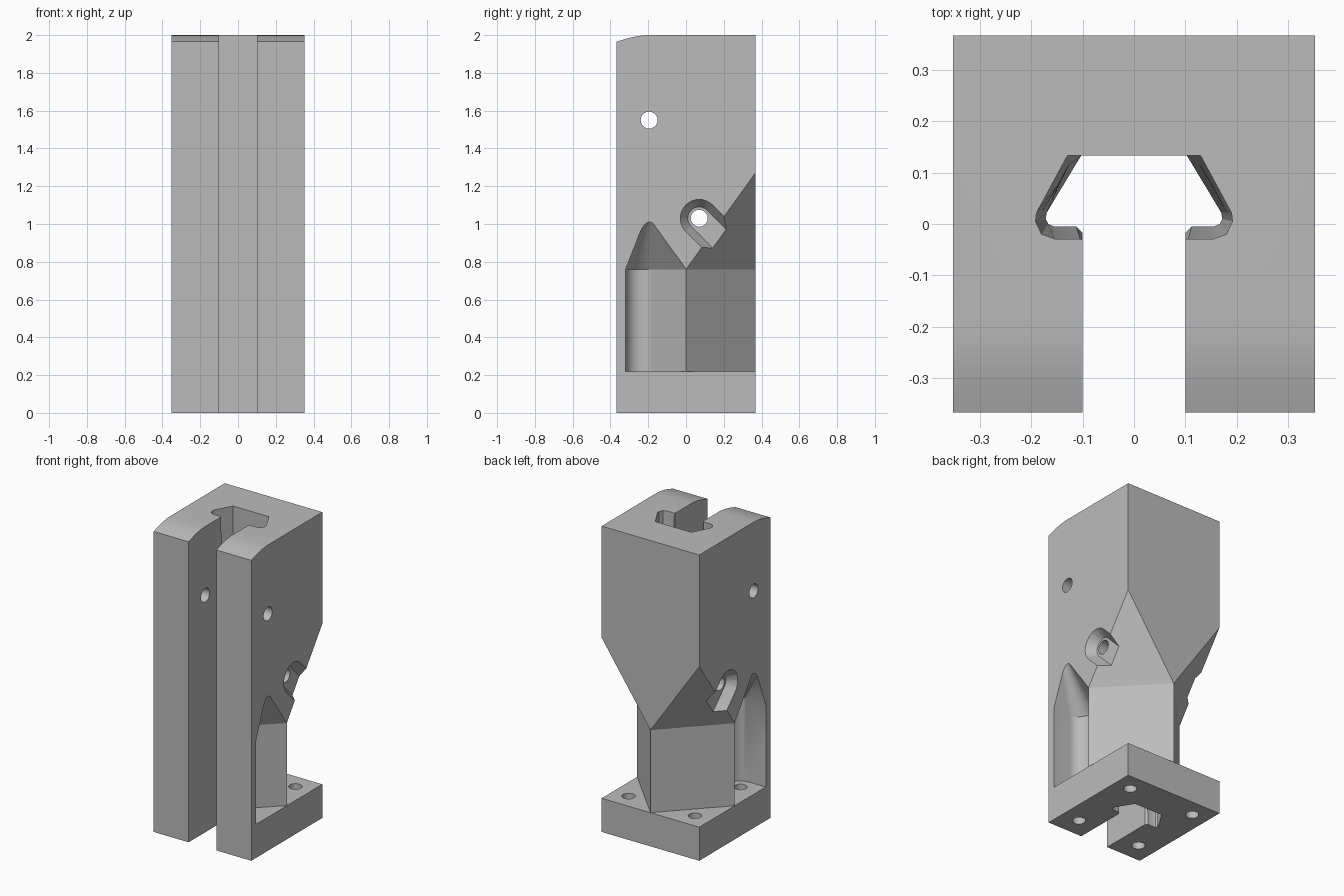
import bpy, bmesh, math
from mathutils import Vector

if "Cube" in bpy.data.objects:
    bpy.data.objects.remove(bpy.data.objects["Cube"])

W, D, H = 0.353, 0.367, 2.0      # half width, half depth, height
BASE, SHOULDER = 0.22, 0.76      # top of the foot plate, start of the sloped roofs

grey = bpy.data.materials.new("plain grey")
grey.use_nodes = True
grey.diffuse_color = (0.5, 0.5, 0.5, 1)
grey.node_tree.nodes["Principled BSDF"].inputs["Base Color"].default_value = (0.5, 0.5, 0.5, 1)


def finish(bm, name):
    bmesh.ops.recalc_face_normals(bm, faces=bm.faces)
    mesh = bpy.data.meshes.new(name)
    bm.to_mesh(mesh)
    bm.free()
    mesh.materials.append(grey)
    obj = bpy.data.objects.new(name, mesh)
    bpy.context.collection.objects.link(obj)
    return obj


def loft(name, low, high):
    """Solid between two closed loops with the same number of points."""
    bm = bmesh.new()
    a = [bm.verts.new(p) for p in low]
    b = [bm.verts.new(p) for p in high]
    n = len(a)
    bm.faces.new(a)
    bm.faces.new(b)
    for i in range(n):
        j = (i + 1) % n
        bm.faces.new((a[i], a[j], b[j], b[i]))
    return finish(bm, name)


def hull(name, points):
    bm = bmesh.new()
    for p in points:
        bm.verts.new(p)
    res = bmesh.ops.convex_hull(bm, input=bm.verts)
    loose = {v for v in res["geom_interior"] if isinstance(v, bmesh.types.BMVert)}
    bmesh.ops.delete(bm, geom=list(loose), context='VERTS')
    return finish(bm, name)


def ring(cx, cy, r, n=20, start=0.0, sweep=2 * math.pi, closed=True):
    steps = n if closed else n - 1
    return [(cx + r * math.cos(start + sweep * i / steps),
             cy + r * math.sin(start + sweep * i / steps)) for i in range(n)]


def cut(body, cutter):
    mod = body.modifiers.new("cut", 'BOOLEAN')
    mod.operation, mod.solver, mod.object = 'DIFFERENCE', 'EXACT', cutter
    bpy.context.view_layer.update()
    mesh = bpy.data.meshes.new_from_object(body.evaluated_get(bpy.context.evaluated_depsgraph_get()))
    body.modifiers.clear()
    body.data = mesh
    bpy.data.objects.remove(cutter)


# Block with the rounded-down front top edge
side = [(-D, 0), (D, 0), (D, H), (-0.2, H), (-0.24, 1.997), (-0.28, 1.99), (-0.32, 1.98), (-D, 1.965)]
body = loft("mounting_block", [(-W, y, z) for y, z in side], [(W, y, z) for y, z in side])

# Keyhole slot from the front, slightly wider at the top
bottom = [(0.1, -0.5), (0.1, -0.017), (0.112, -0.005), (0.155, -0.005),
          (0.167, 0), (0.172, 0.01), (0.17, 0.022), (0.103, 0.133)]
top = [(0.1, -0.5), (0.1, -0.031), (0.105, -0.029), (0.155, -0.029),
       (0.18, -0.02), (0.192, 0.005), (0.19, 0.022), (0.13, 0.133)]


def mirrored(half, z):
    return [(x, y, z) for x, y in half] + [(-x, y, z) for x, y in reversed(half)]


cut(body, loft("slot_cutter", mirrored(bottom, -0.01), mirrored(top, H + 0.01)))

for s in (1, -1):
    # Rear corner cut: diagonal wall and sloped roof
    plan = [(1.5 * W, -0.5 * D), (-0.5 * W, 1.5 * D), (1.5 * W, 1.5 * D)]
    pts = [(s * x, y, BASE) for x, y in plan]
    pts += [(s * x, y, SHOULDER + 0.51 * (x / W + y / D - 1)) for x, y in plan]
    cut(body, hull("rear_corner_cutter", pts))

    # Front pocket: round end around the bolt, pointed roof
    plan = ring(0.23, -0.235, 0.085, 13, math.radians(135), math.radians(135), False)
    plan += [(0.46, 0.105), (0.46, -0.32)]
    pts = [(s * x, y, z) for x, y in plan for z in (BASE, SHOULDER)]
    pts.append((s * 0.46, -0.17, 1.14))
    cut(body, hull("front_pocket_cutter", pts))

    # Tapered recess running out through the rear slope
    pts = []
    for x, r in ((0.295, 0.06), (0.367, 0.11)):
        for shift in (0, 0.3):
            pts += [(s * x, y, z) for y, z in ring(0.07 + shift, 1.03 - shift, r, 32)]
    cut(body, hull("recess_cutter", pts))

    # Bolt holes in the foot plate
    for x, y in ((0.23, -0.235), (0.24, 0.25)):
        loop = ring(s * x, y, 0.04)
        cut(body, loft("bolt_hole_cutter", [(*p, -0.1) for p in loop], [(*p, 0.3) for p in loop]))

# Cross holes through both sides
for y, z in ((-0.195, 1.55), (0.07, 1.03)):
    loop = ring(y, z, 0.045)
    cut(body, loft("cross_hole_cutter", [(-0.5, *p) for p in loop], [(0.5, *p) for p in loop]))

bpy.ops.object.select_all(action='DESELECT')
body.select_set(True)
bpy.context.view_layer.objects.active = body
bpy.ops.object.shade_smooth_by_angle(angle=math.radians(25))
